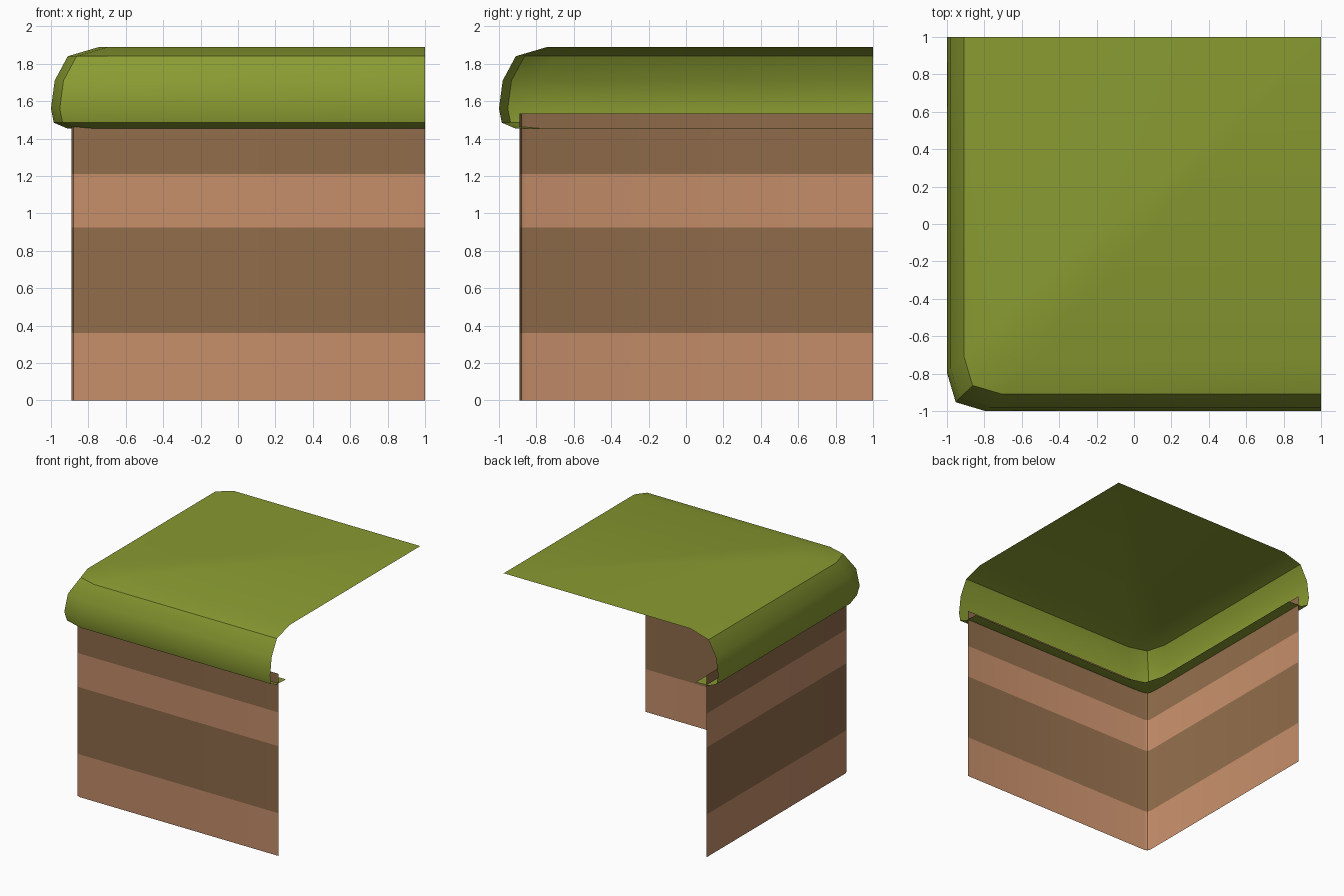
import bpy, bmesh, math

cube = bpy.data.objects.get("Cube")
if cube:
    bpy.data.objects.remove(cube, do_unlink=True)


def material(name, colour):
    m = bpy.data.materials.new(name)
    m.use_nodes = True
    rgba = (*colour, 1.0)
    m.diffuse_color = rgba
    m.node_tree.nodes["Principled BSDF"].inputs["Base Color"].default_value = rgba
    return m


grass = material("grass green", (0.25, 0.325, 0.031))
light_soil = material("light soil", (0.56, 0.27, 0.143))
dark_soil = material("dark soil", (0.28, 0.15, 0.069))


def corner_path(d, run, cut):
    """L-shaped path round the front corner; run = rounding length, cut = corner inset."""
    c, a = d - cut, d - run
    return [(-d, 1), (-d, -a), (-c, -c), (-a, -d), (1, -d)]


def sweep(name, levels, run, cut, mats, bands=None, cap=False):
    """Loft corner paths through (distance, height) levels, optionally capping the top."""
    bm = bmesh.new()
    rings = [[bm.verts.new((x, y, z)) for x, y in corner_path(d, run, cut)]
             for d, z in levels]
    for k, (low, high) in enumerate(zip(rings, rings[1:])):
        for i in range(len(low) - 1):
            f = bm.faces.new((low[i], low[i + 1], high[i + 1], high[i]))
            f.material_index = bands[k] if bands else 0
    if cap:
        far = bm.verts.new((1, 1, levels[-1][1]))
        bm.faces.new(rings[-1] + [far])
    mesh = bpy.data.meshes.new(name)
    bm.to_mesh(mesh)
    bm.free()
    for m in mats:
        mesh.materials.append(m)
    obj = bpy.data.objects.new(name, mesh)
    bpy.context.collection.objects.link(obj)
    bpy.ops.object.select_all(action='DESELECT')
    obj.select_set(True)
    bpy.context.view_layer.objects.active = obj
    bpy.ops.object.shade_smooth_by_angle(angle=math.radians(40))
    return obj


# Striped earth walls, open at the back and left
heights = [0, 0.36, 0.925, 1.21, 1.535]
sweep("soil_wall", [(0.89, z) for z in heights], 0.035, 0.01,
      [light_soil, dark_soil], bands=[0, 1, 0, 1])

# Overhanging grass top: inner lip, rolled edge, flat lawn
roll = [(0.79, 1.45), (0.915, 1.455), (0.985, 1.485), (1.0, 1.56),
        (0.98, 1.71), (0.91, 1.84), (0.74, 1.89)]
sweep("grass_top", roll, 0.205, 0.047, [grass], cap=True)
